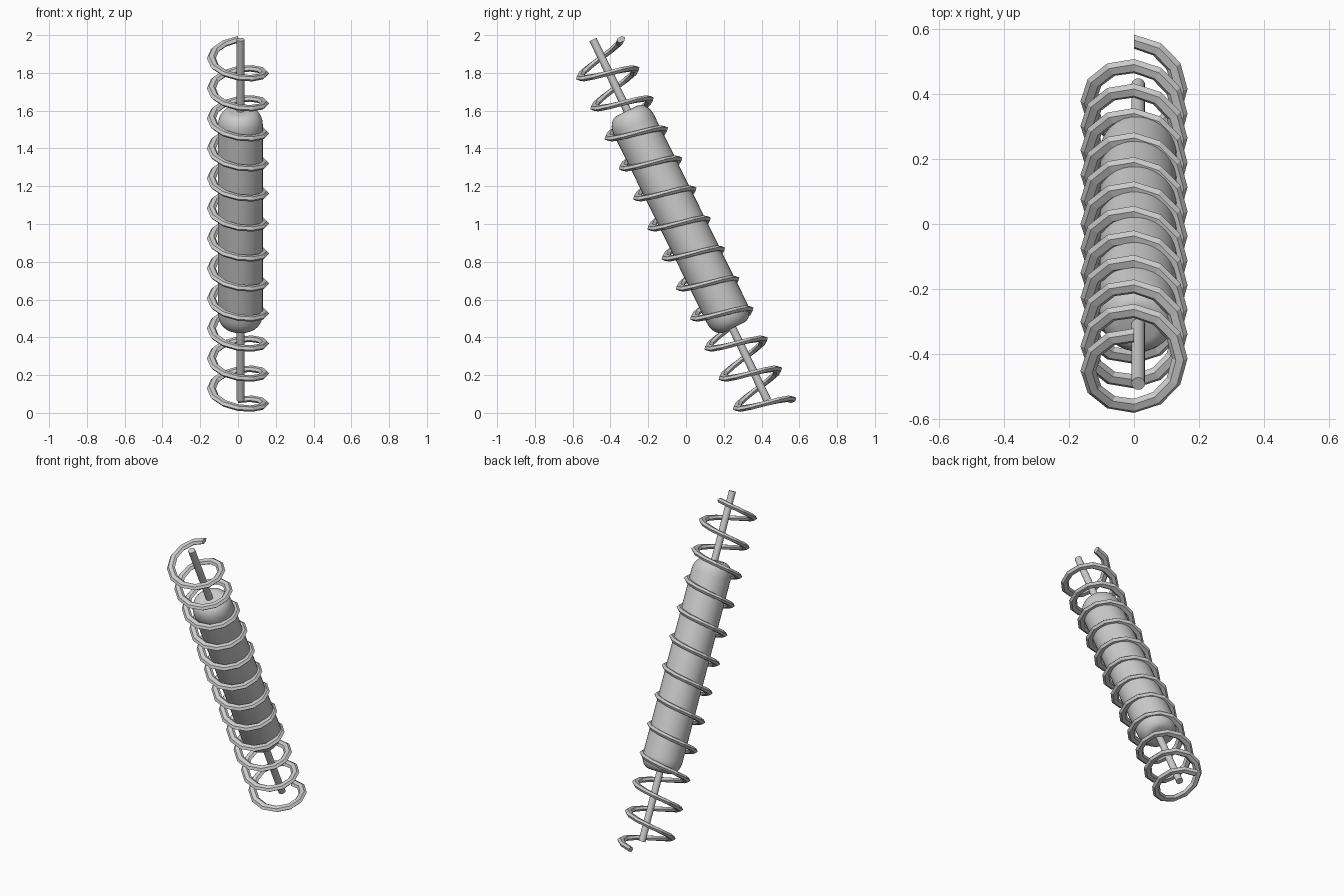
import bpy, bmesh
from math import sin, cos, pi, radians
from mathutils import Vector, Matrix

if "Cube" in bpy.data.objects:
    bpy.data.objects.remove(bpy.data.objects["Cube"])


def make_object(name, rings, matrix, smooth):
    """Skin a list of equal-length vertex rings, closing both ends."""
    bm = bmesh.new()
    loops = [[bm.verts.new(matrix @ p) for p in ring] for ring in rings]
    n = len(loops[0])
    for a, b in zip(loops, loops[1:]):
        for i in range(n):
            bm.faces.new((a[i], a[(i + 1) % n], b[(i + 1) % n], b[i]))
    bm.faces.new(loops[0])
    bm.faces.new(loops[-1])
    bmesh.ops.recalc_face_normals(bm, faces=bm.faces)
    mesh = bpy.data.meshes.new(name)
    bm.to_mesh(mesh)
    bm.free()
    ob = bpy.data.objects.new(name, mesh)
    bpy.context.collection.objects.link(ob)
    if smooth:
        bpy.ops.object.select_all(action='DESELECT')
        ob.select_set(True)
        bpy.context.view_layer.objects.active = ob
        bpy.ops.object.shade_smooth_by_angle(angle=radians(35))
    return ob


def lathe(profile, sides):
    """Rings around local z from (radius, height) pairs."""
    return [[Vector((r * cos(2 * pi * i / sides), r * sin(2 * pi * i / sides), h))
             for i in range(sides)] for r, h in profile]


def leaning(x, y, z, degrees):
    return Matrix.Translation((x, y, z)) @ Matrix.Rotation(radians(degrees), 4, 'X')


# Damper rod running the full length
make_object("damper_rod", lathe([(0.021, -1.06), (0.021, 1.06)], 16),
            leaning(0.013, -0.031, 1.022, 25.8), True)

# Damper body: cylinder with blunt rounded ends
RADIUS, HALF, DOME = 0.119, 0.64, 0.085
upper = [(RADIUS * (0.5 + 0.5 * cos(a)), HALF - DOME + DOME * sin(a))
         for a in (k * pi / 12 for k in range(7))]
profile = [(r, -h) for r, h in reversed(upper)] + upper
make_object("damper_body", lathe(profile, 32),
            leaning(0.013, -0.029, 1.026, 26.3), True)

# Coil spring: twelve turns of flattened, flat-sided wire
TURNS, STEPS, PITCH, COIL = 12, 12, 0.176, 0.141
rings = []
for k in range(TURNS * STEPS + 1):
    t = k / STEPS
    a = pi / 2 - 2 * pi * t
    out = Vector((cos(a), sin(a), 0))
    centre = out * COIL + Vector((0, 0, (t - TURNS / 2) * PITCH))
    rings.append([centre + out * 0.024 * cos(b) + Vector((0, 0, 0.016 * sin(b)))
                  for b in (j * pi / 3 for j in range(6))])
make_object("coil_spring", rings, leaning(0, -0.018, 0.963, 25.4), False)
